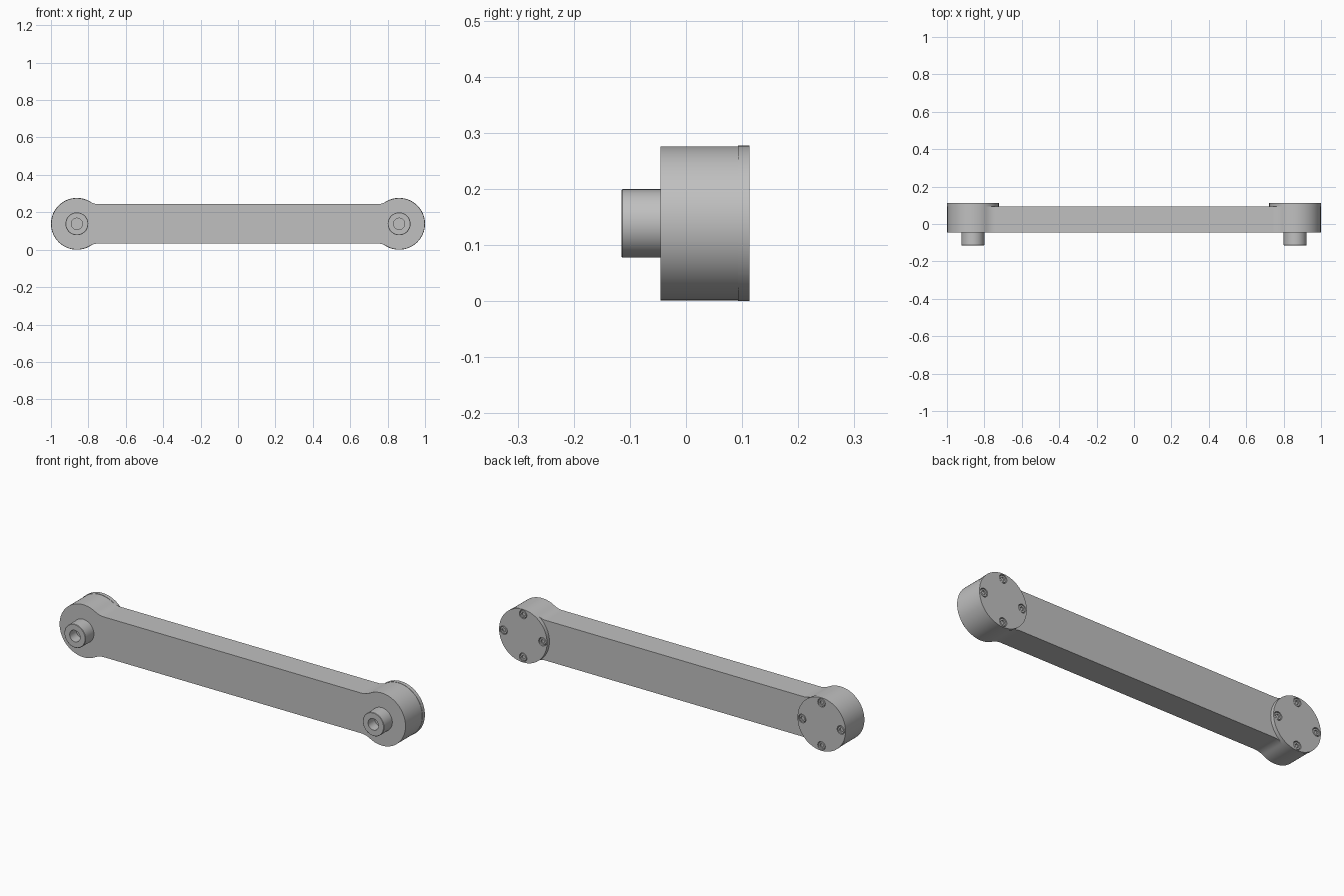
import bpy, bmesh
from math import sin, cos, pi, atan2, sqrt
from mathutils import Vector, Matrix

cube = bpy.data.objects.get("Cube")
if cube:
    bpy.data.objects.remove(cube, do_unlink=True)

END_X, MID_Z = 0.8615, 0.1385          # pivot centre
BOSS_R, CAP_R, BAR_H = 0.137, 0.1385, 0.105
FRONT, BACK, CAP_BACK = -0.045, 0.093, 0.113
FILLET = 0.1

grey = bpy.data.materials.new("light_grey_metal")
grey.use_nodes = True
grey.diffuse_color = (0.527, 0.527, 0.527, 1)
grey.node_tree.nodes["Principled BSDF"].inputs["Base Color"].default_value = grey.diffuse_color


def finish(name, bm):
    """Turn a bmesh into a named, smooth-by-angle grey object."""
    bmesh.ops.recalc_face_normals(bm, faces=bm.faces)
    mesh = bpy.data.meshes.new(name)
    bm.to_mesh(mesh)
    bm.free()
    mesh.materials.append(grey)
    ob = bpy.data.objects.new(name, mesh)
    bpy.context.collection.objects.link(ob)
    return ob


def smooth(ob):
    bpy.ops.object.select_all(action='DESELECT')
    ob.select_set(True)
    bpy.context.view_layer.objects.active = ob
    bpy.ops.object.shade_smooth_by_angle(angle=0.6)


def revolve(bm, profile, x, z, steps):
    """Spin (radius, y) points around the y axis through x, z."""
    verts = [bm.verts.new((x + r, y, z)) for r, y in profile]
    edges = [bm.edges.new(pair) for pair in zip(verts, verts[1:])]
    bmesh.ops.spin(bm, geom=verts + edges, cent=(x, 0, z), axis=(0, 1, 0),
                   angle=2 * pi, steps=steps, use_merge=False)
    bmesh.ops.remove_doubles(bm, verts=bm.verts, dist=1e-5)


def arc(cx, cz, r, a, b, n):
    return [(cx + r * cos(a + (b - a) * i / n), cz + r * sin(a + (b - a) * i / n))
            for i in range(n + 1)]


# Arm: straight bar blending into a round boss at each end
dx = sqrt((BOSS_R + FILLET) ** 2 - (BAR_H + FILLET) ** 2)
turn = atan2(BAR_H + FILLET, -dx)
quarter = arc(END_X, 0, BOSS_R, 0, turn, 28)
quarter += arc(END_X - dx, BAR_H + FILLET, FILLET, turn - pi, -pi / 2, 10)[1:]
upper = quarter + [(-x, z) for x, z in reversed(quarter)]
outline = upper + [(x, -z) for x, z in reversed(upper[1:-1])]
bm = bmesh.new()
face = bm.faces.new([bm.verts.new((x, FRONT, MID_Z + z)) for x, z in outline])
side = bmesh.ops.extrude_face_region(bm, geom=[face], use_keep_orig=True)["geom"]
bmesh.ops.translate(bm, vec=(0, BACK - FRONT, 0),
                    verts=[v for v in side if isinstance(v, bmesh.types.BMVert)])
smooth(finish("arm", bm))

for label, x in (("left", END_X), ("right", -END_X)):
    # Hollow pivot pin on the front
    bm = bmesh.new()
    revolve(bm, [(0.061, FRONT), (0.061, -0.113), (0.059, -0.115), (0.03, -0.115),
                 (0.03, -0.06), (0, -0.06)], x, MID_Z, 48)
    smooth(finish(label + "_pivot_pin", bm))

    # Round cover on the back with four counterbored holes
    bm = bmesh.new()
    revolve(bm, [(0, BACK), (CAP_R, BACK), (CAP_R, CAP_BACK), (0, CAP_BACK)], x, MID_Z, 64)
    cover = finish(label + "_cover", bm)
    spots = [(x + 0.112 * cos(k * pi / 2), MID_Z + 0.112 * sin(k * pi / 2)) for k in range(4)]
    bm = bmesh.new()
    for sx, sz in spots:
        revolve(bm, [(0, 0.102), (0.022, 0.102), (0.022, 0.13), (0, 0.13)], sx, sz, 24)
    cutter = finish("hole_cutter", bm)
    cutter.hide_render = True
    cut = cover.modifiers.new("screw_holes", 'BOOLEAN')
    cut.operation, cut.solver, cut.object = 'DIFFERENCE', 'EXACT', cutter
    bpy.context.view_layer.objects.active = cover
    bpy.ops.object.modifier_apply(modifier=cut.name)
    bpy.data.objects.remove(cutter, do_unlink=True)
    smooth(cover)

    # Socket-head screws
    bm = bmesh.new()
    for sx, sz in spots:
        revolve(bm, [(0.019, 0.102), (0.019, 0.110), (0.018, 0.111), (0.010, 0.111),
                     (0.010, 0.104), (0, 0.104)], sx, sz, 24)
    smooth(finish(label + "_screws", bm))
